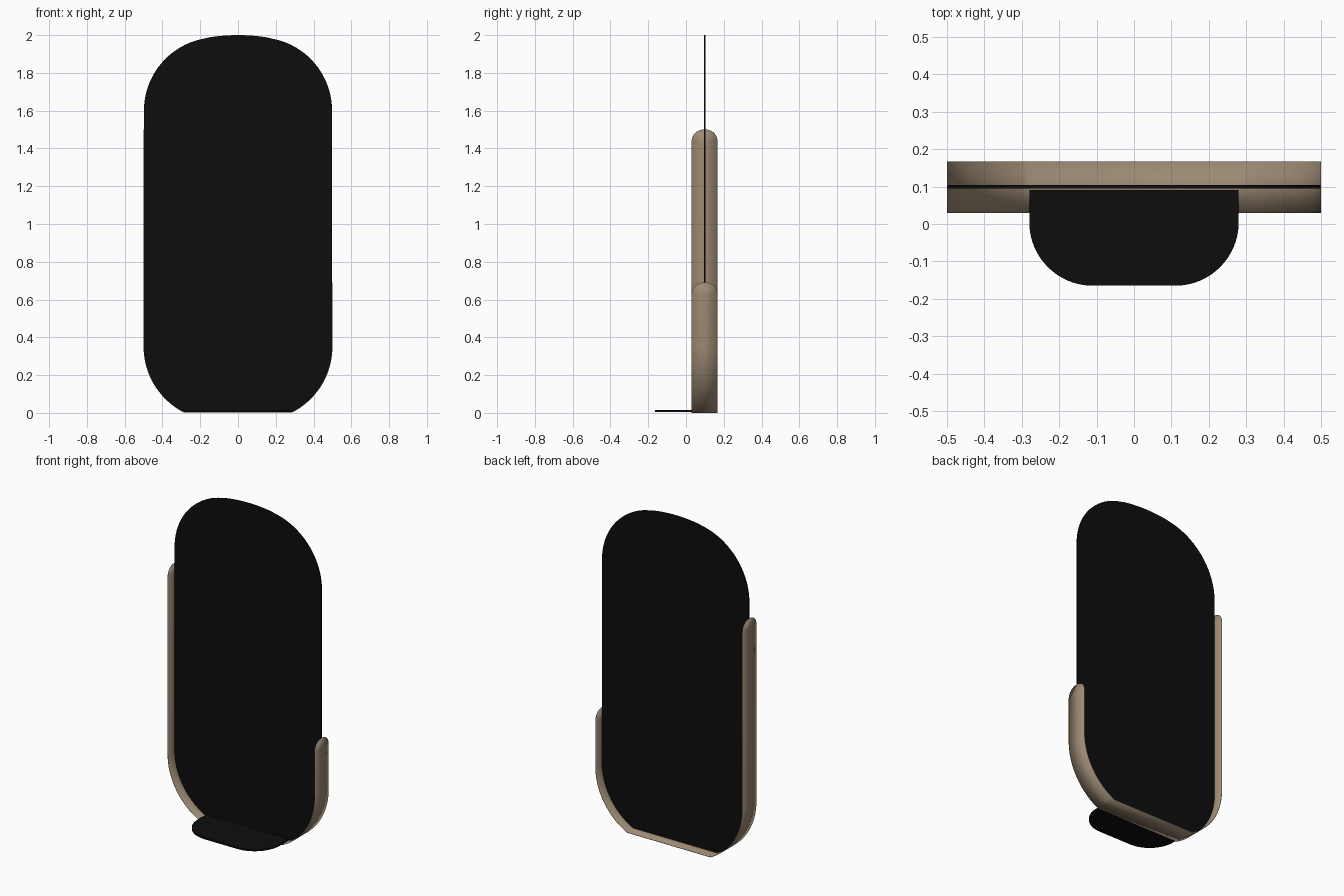
import bpy, bmesh
from math import sin, cos, pi, radians, asin

if "Cube" in bpy.data.objects:
    bpy.data.objects.remove(bpy.data.objects["Cube"])

def material(name, rgb):
    m = bpy.data.materials.new(name)
    m.diffuse_color = (*rgb, 1)
    m.use_nodes = True
    m.node_tree.nodes["Principled BSDF"].inputs["Base Color"].default_value = m.diffuse_color
    return m

BLACK = material("black_glass", (0.004, 0.004, 0.004))
TAN = material("tan_leather", (0.33, 0.25, 0.17))

def arc(cx, cy, r, a0, a1, n=20):
    return [(cx + r * cos(a0 + (a1 - a0) * i / n), cy + r * sin(a0 + (a1 - a0) * i / n))
            for i in range(n + 1)]

def mirrored(half):
    """Close a right-hand half outline by mirroring it in x."""
    return half + [(-x, v) for x, v in reversed(half) if abs(x) > 1e-6]

def finish(name, bm, mat):
    me = bpy.data.meshes.new(name)
    bm.to_mesh(me)
    bm.free()
    ob = bpy.data.objects.new(name, me)
    bpy.context.collection.objects.link(ob)
    me.materials.append(mat)
    bpy.ops.object.select_all(action='DESELECT')
    ob.select_set(True)
    bpy.context.view_layer.objects.active = ob
    bpy.ops.object.shade_smooth_by_angle(angle=radians(20))
    return ob

def slab(name, points, offset, mat):
    """Extrude a flat outline of 3D points by the offset vector."""
    bm = bmesh.new()
    face = bm.faces.new([bm.verts.new(p) for p in points])
    ext = bmesh.ops.extrude_face_region(bm, geom=[face])
    bmesh.ops.translate(bm, vec=offset,
                        verts=[v for v in ext["geom"] if isinstance(v, bmesh.types.BMVert)])
    bmesh.ops.recalc_face_normals(bm, faces=bm.faces)
    return finish(name, bm, mat)

# Mirror panel: flat bottom, round lower corners, gently bowed top
R, CX, CZ = 0.388, 0.11, 0.35
low = -asin((CZ - 0.004) / R)
bow_r = 0.17 / sin(radians(10))
half = arc(CX, CZ, R, low, 0)
half += arc(CX, 1.6, R, 0, radians(80))
half += arc(0, 2.0 - bow_r, bow_r, radians(81), pi / 2, 8)
slab("mirror_panel", [(x, 0.0955, z) for x, z in mirrored(half)], (0, 0.009, 0), BLACK)

# Shelf: rounded front corners
half = [(0.28, 0.091)] + [(x, y) for x, y in arc(0.11, 0.005, 0.17, 0, -pi / 2)]
slab("shelf", [(x, y, 0.005) for x, y in mirrored(half)], (0, 0, 0.01), BLACK)

# Edge band: wraps the lower outline, rounded ends at different heights
Y, H, ER = 0.0985, 0.0685, 0.062

def band_end(x, top):
    return [(x, top - ER + ER * sin(a), H - ER + ER * cos(a))
            for a in (pi / 2 * i / 10 for i in range(10, -1, -1))]

corner = [(x, z, H) for x, z in arc(CX, CZ, 0.39, -asin(CZ / 0.39), 0)]
left = band_end(-0.5, 1.5) + [(-x, z, h) for x, z, h in reversed(corner)]
right = corner + band_end(0.5, 0.69)[::-1]
bm = bmesh.new()
rows = [(bm.verts.new((x, Y - h, z)), bm.verts.new((x, Y + h, z))) for x, z, h in left + right]
for (a, b), (c, d) in zip(rows, rows[1:]):
    bm.faces.new((a, b, d, c))
band = finish("edge_band", bm, TAN)
sol = band.modifiers.new("thickness", 'SOLIDIFY')
sol.thickness = 0.002
sol.offset = -1
